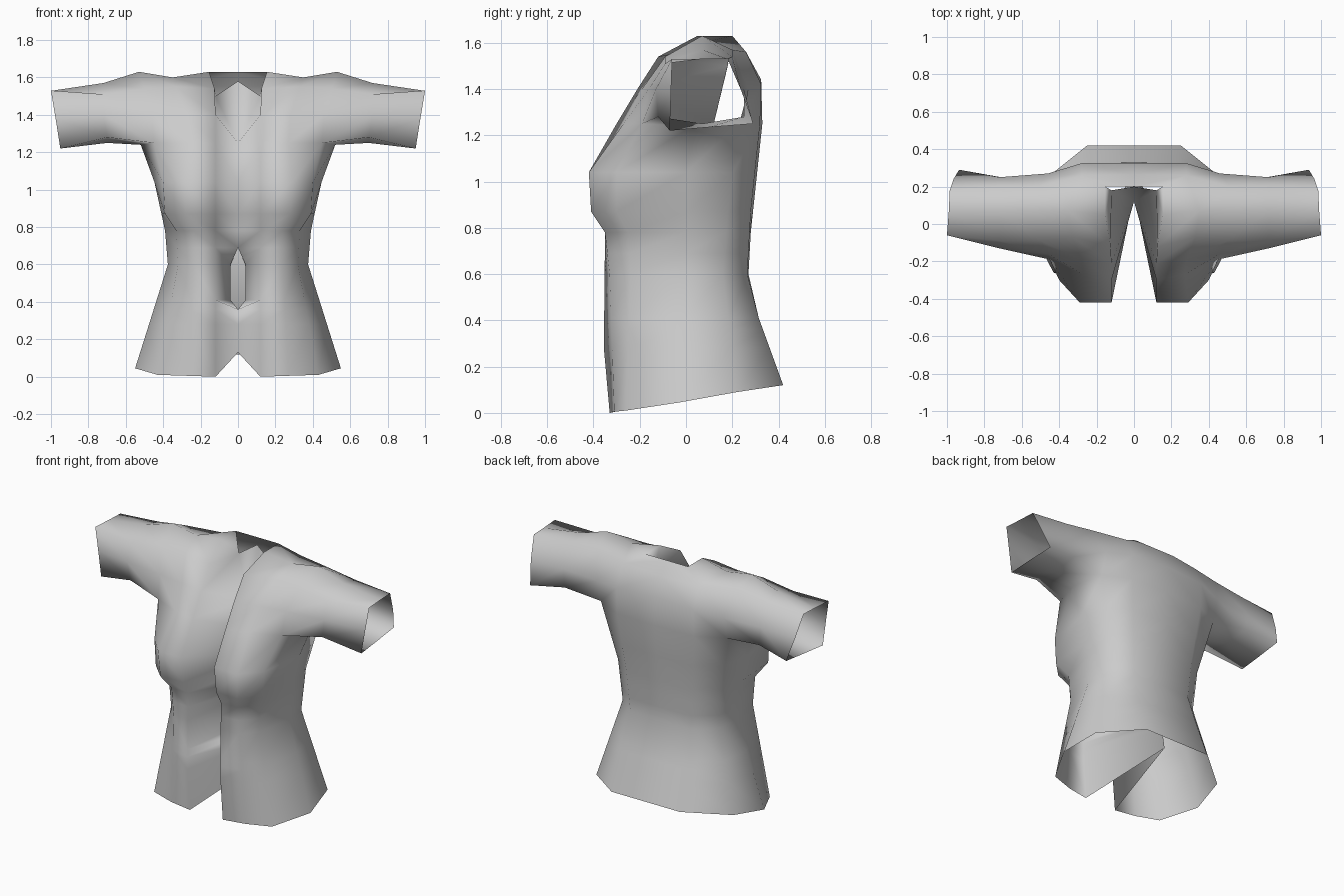
import bpy, bmesh
from mathutils import Vector

if "Cube" in bpy.data.objects:
    bpy.data.objects.remove(bpy.data.objects["Cube"])

# Vertical seam lines of one half, hem to armpit: (x, y, z)
inner = [(0, .30, .13), (0, .26, .36), (.04, .25, .41), (.04, .25, .60),
         (0, .23, .69), (0, .12, 1.25)]
front_edge = [(.12, -.33, 0), (.12, -.355, .28), (.12, -.35, .78),
              (.12, -.40, .87), (.12, -.42, 1.04), (.12, -.30, 1.25)]
bust = [(.27, -.31, .005), (.24, -.33, .60), (.24, -.35, .78),
        (.28, -.41, .87), (.29, -.42, 1.04), (.27, -.27, 1.25)]
front_side = [(.43, -.26, .01), (.32, -.24, .60), (.33, -.25, .78),
              (.39, -.30, .87), (.40, -.30, 1.04), (.45, -.19, 1.25)]
side = [(.55, -.03, .045), (.375, 0, .60), (.39, 0, .78), (.42, 0, .92),
        (.46, 0, 1.10), (.52, .03, 1.24)]
back_side = [(.50, .22, .09), (.35, .16, .60), (.37, .18, .87), (.46, .23, 1.25)]
back = [(.25, .42, .12), (.24, .30, .45), (.22, .265, .60), (.24, .28, .87),
        (.28, .32, 1.25)]
spine = [(0, .42, .12), (0, .30, .45), (0, .27, .60), (0, .28, .78), (0, .33, 1.25)]
seams = [inner, front_edge, bust, front_side, side, back_side, back, spine]
levels = [0, .28, .36, .41, .60, .69, .78, .87, 1.04, 1.25]

# Chest and shoulder points above the armpit
chest_f = [(.12, -.21, 1.40), (.28, -.19, 1.40), (.46, -.16, 1.40)]
chest_b = [(.46, .27, 1.40), (.28, .325, 1.42), (0, .325, 1.44)]
top_f = [(.125, -.12, 1.54), (.33, -.07, 1.55), (.50, -.09, 1.54)]
top_b = [(.51, .20, 1.57), (.28, .26, 1.56), (0, .265, 1.55)]
neck_f, neck_b, neck_c = (.155, .05, 1.63), (.155, .20, 1.63), (0, .20, 1.63)
shoulder, shoulder_tip = (.35, .07, 1.60), (.53, .07, 1.63)
nape_side, nape_top = (.12, .18, 1.50), (0, .20, 1.58)

# Sleeve rings: from lower front over the top to the underside
sleeve_mid = [(.70, -.12, 1.28), (.72, -.13, 1.40), (.72, -.09, 1.51), (.72, .07, 1.57),
              (.72, .20, 1.54), (.72, .25, 1.40), (.71, .25, 1.28), (.70, .07, 1.25)]
cuff = [(.95, -.07, 1.22), (.975, -.065, 1.38), (1.0, -.06, 1.53), (.99, .07, 1.53),
        (.985, .18, 1.53), (.965, .24, 1.39), (.935, .29, 1.25), (.945, .10, 1.235)]

bm = bmesh.new()


def at_height(line, z):
    """Point on a seam line at height z, clamped to its ends."""
    if z <= line[0][2]:
        return line[0]
    for a, b in zip(line, line[1:]):
        if z <= b[2]:
            t = (z - a[2]) / (b[2] - a[2])
            return tuple(Vector(a).lerp(Vector(b), t))
    return line[-1]


def face(*points):
    bm.faces.new([bm.verts.new(p) for p in points])


def strip(low, high):
    for i in range(len(low) - 1):
        face(low[i], low[i + 1], high[i + 1], high[i])


# Torso and inner front panel
rings = [[at_height(s, z) for s in seams] for z in levels]
for low, high in zip(rings, rings[1:]):
    strip(low, high)
arm = rings[-1]

# Chest, upper back and shoulder
strip(arm[1:4], chest_f)
strip(chest_f, top_f)
strip(arm[5:8], chest_b)
strip(chest_b, top_b)
strip(top_f, [neck_f, shoulder, shoulder_tip])
face(neck_f, shoulder, neck_b)
face(shoulder, top_b[1], neck_b)
face(shoulder, shoulder_tip, top_b[0], top_b[1])
face(top_b[1], top_b[2], neck_c, neck_b)

# Neckline
face(arm[0], arm[1], chest_f[0], nape_side)
face(nape_side, chest_f[0], top_f[0])
face(nape_side, top_f[0], neck_f)
face(nape_side, neck_f, neck_b)
face(arm[0], nape_side, nape_top)

# Sleeve
armhole = [arm[3], chest_f[2], top_f[2], shoulder_tip, top_b[0], chest_b[0], arm[5], arm[4]]
for a, b in ((armhole, sleeve_mid), (sleeve_mid, cuff)):
    for i in range(8):
        j = (i + 1) % 8
        face(a[i], b[i], b[j], a[j])

bmesh.ops.remove_doubles(bm, verts=bm.verts, dist=.0005)
mesh = bpy.data.meshes.new("jacket")
bm.to_mesh(mesh)
bm.free()
jacket = bpy.data.objects.new("jacket", mesh)
bpy.context.collection.objects.link(jacket)
mesh.shade_smooth()

# Other half
mirror = jacket.modifiers.new("mirror", 'MIRROR')
mirror.use_axis[0] = True
mirror.merge_threshold = .001

grey = bpy.data.materials.new("grey cloth")
grey.diffuse_color = (.6, .6, .6, 1)
grey.use_nodes = True
grey.node_tree.nodes["Principled BSDF"].inputs["Base Color"].default_value = grey.diffuse_color
mesh.materials.append(grey)
